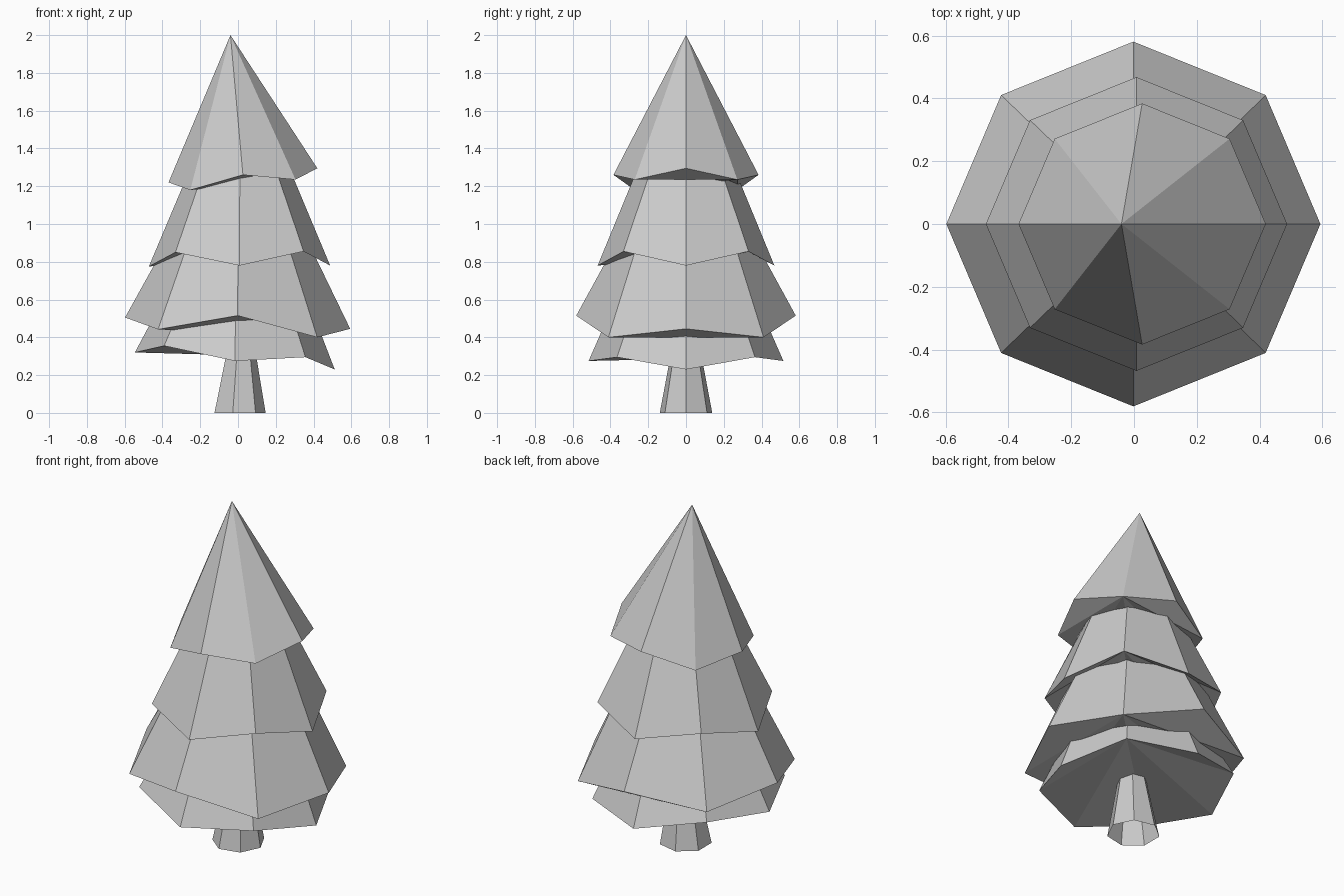
import bpy, bmesh, math

cube = bpy.data.objects.get("Cube")
if cube:
    bpy.data.objects.remove(cube, do_unlink=True)

GREY = (0.6, 0.6, 0.6, 1)
grey = bpy.data.materials.new("plain_grey")
grey.use_nodes = True
grey.diffuse_color = GREY
grey.node_tree.nodes["Principled BSDF"].inputs["Base Color"].default_value = GREY


def ring(bm, sides, x, radius, depth, heights):
    """Polygon ring whose first corner is on +x; heights run from +x round to -x and mirror."""
    verts = []
    for i in range(sides):
        a = 2 * math.pi * i / sides
        z = heights[min(i, sides - i)]
        verts.append(bm.verts.new((x + radius * math.cos(a), depth * radius * math.sin(a), z)))
    return verts


def taper(name, sides, low_x, low_radius, heights, top_x, top_radius, top_z, depth=1, capped=True):
    """Tapered solid or open tube; a top radius of zero makes a point."""
    bm = bmesh.new()
    low = ring(bm, sides, low_x, low_radius, depth, heights)
    if top_radius:
        high = ring(bm, sides, top_x, top_radius, depth, [top_z] * sides)
    else:
        high = [bm.verts.new((top_x, 0, top_z))] * sides
    # Sloping sides
    for i in range(sides):
        j = (i + 1) % sides
        corners = [low[i], low[j], high[j]]
        if top_radius:
            corners.append(high[i])
        bm.faces.new(corners)
    # Underside fanned from the back right corner, and a flat top
    if capped:
        fan = low[1:] + low[:1]
        for a, b in zip(fan[1:], fan[2:]):
            bm.faces.new((fan[0], b, a))
        if top_radius:
            bm.faces.new(high)
    mesh = bpy.data.meshes.new(name)
    bm.to_mesh(mesh)
    bm.free()
    mesh.materials.append(grey)
    bpy.context.collection.objects.link(bpy.data.objects.new(name, mesh))


# Seven-sided trunk, open at the foot
taper("trunk", 7, 0.004, 0.1425, [0] * 4, 0.015, 0.065, 0.4, capped=False)

# Eight-sided foliage tiers with uneven rims, slightly narrower front to back
tiers = {
    "bottom_foliage": (-0.017, 0.529, [0.23, 0.295, 0.275, 0.355, 0.32], -0.01, 0.36, 0.65),
    "lower_foliage": (-0.002, 0.596, [0.445, 0.4, 0.515, 0.442, 0.505], 0, 0.335, 0.98),
    "upper_foliage": (0.008, 0.48, [0.78, 0.855, 0.78, 0.85, 0.775], 0.01, 0.235, 1.36),
    "top_foliage": (0.026, 0.394, [1.295, 1.235, 1.26, 1.18, 1.22], -0.04, 0, 2),
}
for name, shape in tiers.items():
    taper(name, 8, *shape, depth=0.975)
